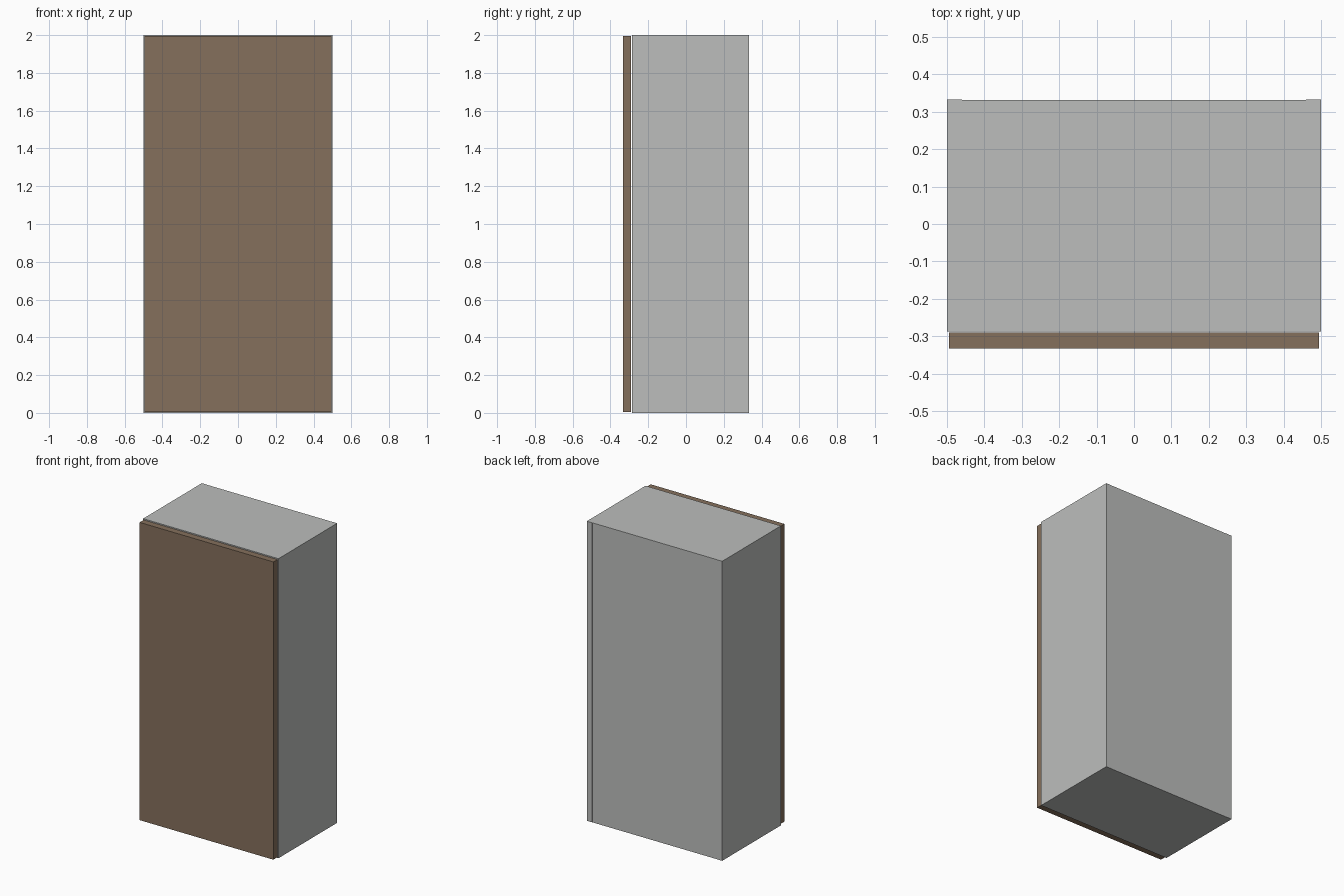
import bpy

if "Cube" in bpy.data.objects:
    bpy.data.objects.remove(bpy.data.objects["Cube"])

W, D, H = 1.0, 0.665, 2.0      # overall size
T = 0.04                       # panel thickness
BACK, FRONT = D / 2, -0.287    # depth range of the carcass


def material(name, rgb):
    m = bpy.data.materials.new(name)
    m.diffuse_color = (*rgb, 1.0)
    m.use_nodes = True
    m.node_tree.nodes["Principled BSDF"].inputs["Base Color"].default_value = m.diffuse_color
    return m


grey = material("light_grey", (0.505, 0.515, 0.505))
brown = material("brown_wood", (0.235, 0.162, 0.107))


def panel(name, x, y, z, mat):
    """Box spanning the given (min, max) ranges."""
    spans = (x, y, z)
    bpy.ops.mesh.primitive_cube_add(size=1, location=[(a + b) / 2 for a, b in spans])
    ob = bpy.context.object
    ob.name = name
    ob.scale = [b - a for a, b in spans]
    bpy.ops.object.transform_apply(location=False, rotation=False, scale=True)
    ob.data.materials.append(mat)
    return ob


inner = W / 2 - T

# Side panels run the full height
for side, s in (("left", -1), ("right", 1)):
    panel(f"{side}_side_panel", sorted((s * inner, s * W / 2)), (FRONT, BACK), (0, H), grey)

# Top and bottom sit between the sides, in front of the back panel
for name, z in (("bottom_panel", 0), ("top_panel", H - T)):
    panel(name, (-inner, inner), (FRONT, BACK - 0.012), (z, z + T), grey)

# Thin back panel, set in by a hair
panel("back_panel", (-inner, inner), (BACK - 0.012, BACK - 0.001), (0, H), grey)

# Door, slightly smaller than the carcass, with a fine gap behind it
panel("door", (-W / 2 + 0.006, W / 2 - 0.006), (-D / 2, FRONT - 0.003),
      (0.006, H - 0.006), brown)
